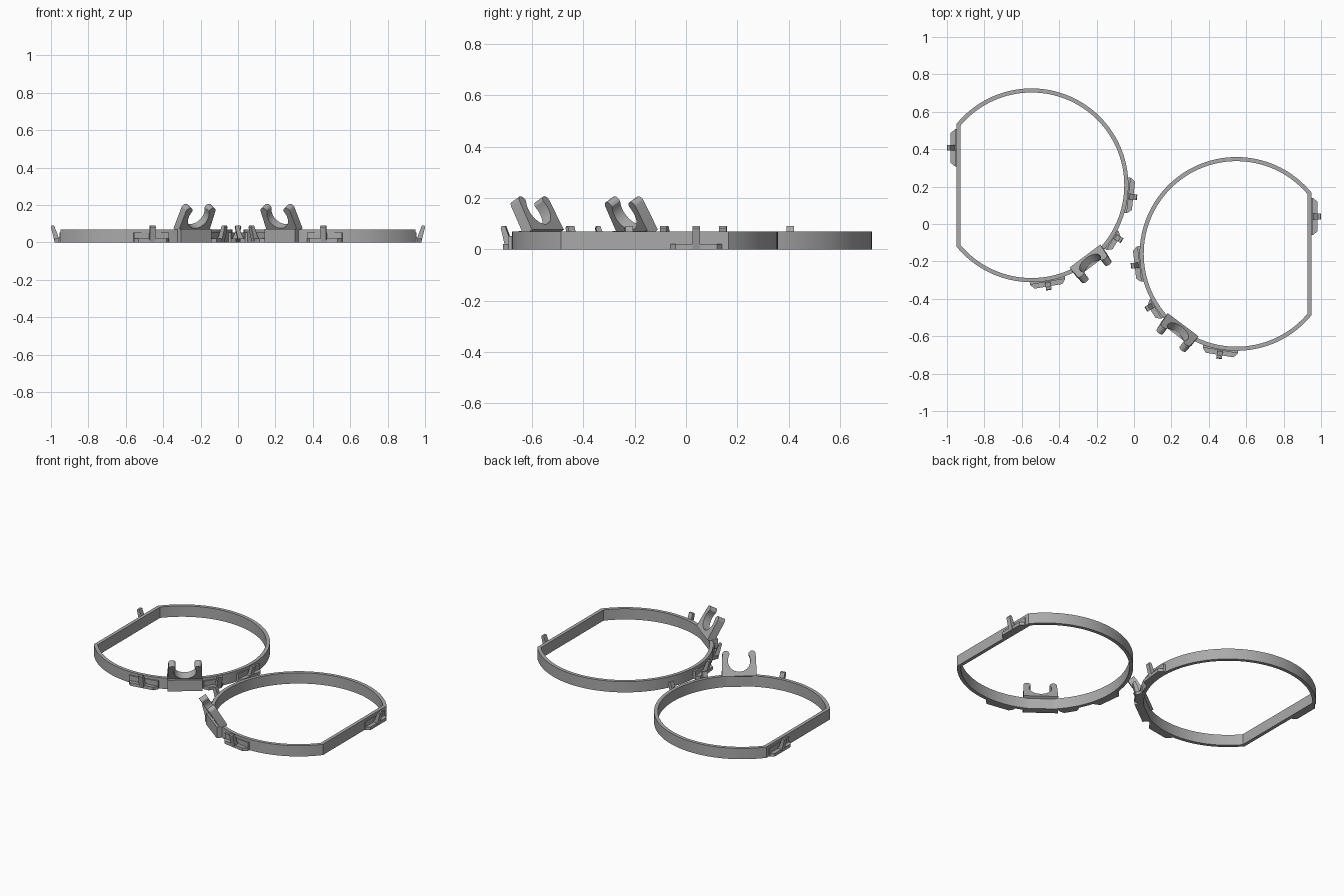
import bpy, bmesh, math
from mathutils import Matrix, Vector

if "Cube" in bpy.data.objects:
    bpy.data.objects.remove(bpy.data.objects["Cube"])

GREY = bpy.data.materials.new("mid grey")
GREY.diffuse_color = (0.4, 0.4, 0.4, 1)
GREY.use_nodes = True
GREY.node_tree.nodes["Principled BSDF"].inputs["Base Color"].default_value = (0.4, 0.4, 0.4, 1)

R, WALL, H, FLAT = 0.518, 0.022, 0.07, -0.402


def finish(name, bm, matrix):
    bmesh.ops.transform(bm, matrix=matrix, verts=bm.verts)
    bmesh.ops.recalc_face_normals(bm, faces=bm.faces)
    mesh = bpy.data.meshes.new(name)
    bm.to_mesh(mesh)
    bm.free()
    mesh.materials.append(GREY)
    obj = bpy.data.objects.new(name, mesh)
    bpy.context.collection.objects.link(obj)
    bpy.ops.object.select_all(action='DESELECT')
    obj.select_set(True)
    bpy.context.view_layer.objects.active = obj
    bpy.ops.object.shade_smooth_by_angle(angle=math.radians(30))
    return obj


def prism(name, pts, depth, matrix):
    """Extrude an XY outline along local Z."""
    bm = bmesh.new()
    face = bm.faces.new([bm.verts.new((x, y, 0)) for x, y in pts])
    ext = bmesh.ops.extrude_face_region(bm, geom=[face])
    verts = [g for g in ext["geom"] if isinstance(g, bmesh.types.BMVert)]
    bmesh.ops.translate(bm, verts=verts, vec=(0, 0, depth))
    return finish(name, bm, matrix)


def arc(cx, cy, r, a0, a1, n):
    angles = [math.radians(a0 + (a1 - a0) * i / n) for i in range(n + 1)]
    return [(cx + r * math.cos(a), cy + r * math.sin(a)) for a in angles]


def axes(x, y, z, origin):
    m = Matrix((x, y, z)).transposed().to_4x4()
    m.translation = Vector(origin)
    return m


def ring(name, place):
    # Round band with one straight side
    bm = bmesh.new()
    loops = []
    for r, flat in ((R, FLAT), (R - WALL, FLAT + WALL)):
        a = math.degrees(math.acos(flat / r))
        pts = arc(0, 0, r, -a, a, 96)
        for z in (0, H):
            loops.append([bm.verts.new((x, y, z)) for x, y in pts])
    lo_out, hi_out, lo_in, hi_in = loops
    n = len(lo_out)
    for a, b in ((lo_out, hi_out), (hi_out, hi_in), (hi_in, lo_in), (lo_in, lo_out)):
        for i in range(n):
            j = (i + 1) % n
            bm.faces.new((a[i], a[j], b[j], b[i]))
    finish(name, bm, place)


# Frame on the band: X along the band, Y outward, Z up
def rim(angle, radius):
    a = math.radians(angle)
    out = Vector((math.cos(a), math.sin(a), 0))
    return axes(Vector((-out.y, out.x, 0)), out, Vector((0, 0, 1)), out * radius)


def clip(name, frame, length, shift):
    # Tapered foot, thin backing wall and leaning finger
    h = length / 2
    foot = [(-h, -0.012), (h, -0.012), (h, 0.006), (h - 0.02, 0.03), (0.02 - h, 0.03), (-h, 0.006)]
    prism(name + "_foot", [(x + shift, y) for x, y in foot], 0.02, frame)
    back = [(-h, -0.012), (h, -0.012), (h, 0.005), (-h, 0.005)]
    prism(name + "_backing", [(x + shift, y) for x, y in back], 0.052, frame)
    side = [(-0.005, 0), (0.03, 0), (0.05, 0.082), (0.046, 0.09), (0.033, 0.09), (0.01, 0.03), (-0.005, 0.03)]
    turn = axes(Vector((0, 1, 0)), Vector((0, 0, 1)), Vector((1, 0, 0)), (-0.015, 0, 0))
    prism(name + "_finger", side, 0.03, frame @ turn)


def cradle(name, frame):
    # Square base block, then an open C-shaped holder leaning outward
    prism(name + "_base", [(-0.103, -0.028), (0.103, -0.028), (0.103, 0.022), (-0.103, 0.022)], 0.072, frame)
    right_tip = arc(0.077, 0.118, 0.021, 0, 180, 8)
    left_tip = arc(-0.077, 0.118, 0.021, 0, 180, 8)
    bore = arc(0, 0.08, 0.066, 20, -200, 28)
    outline = [(-0.103, -0.012), (0.103, -0.012)] + right_tip + bore + left_tip
    lean = math.radians(30)
    up = Vector((0, math.sin(lean), math.cos(lean)))
    along = Vector((1, 0, 0))
    normal = along.cross(up)
    turn = axes(along, up, normal, Vector((0, -0.018, 0.075)) - normal * 0.023)
    prism(name + "_holder", outline, 0.046, frame @ turn)


# The second band is a mirrored copy set further forward
for side, sign, y in (("right", -1, 0.207), ("left", 1, -0.16)):
    place = Matrix.Translation((sign * 0.548, y, 0)) @ Matrix.Diagonal((-sign, 1, 1, 1))
    ring(side + "_band", place)
    for label, angle, length, shift in (("inner", -6.5, 0.19, 0.005),
                                        ("short", -31.5, 0.12, -0.025),
                                        ("front", -80.5, 0.19, 0)):
        clip(f"{side}_{label}_clip", place @ rim(angle, R), length, shift)
    flat_frame = rim(180, -FLAT)
    flat_frame.translation.y = 0.2
    clip(side + "_outer_clip", place @ flat_frame, 0.2, 0)
    cradle(side + "_cradle", place @ rim(-53, R))
